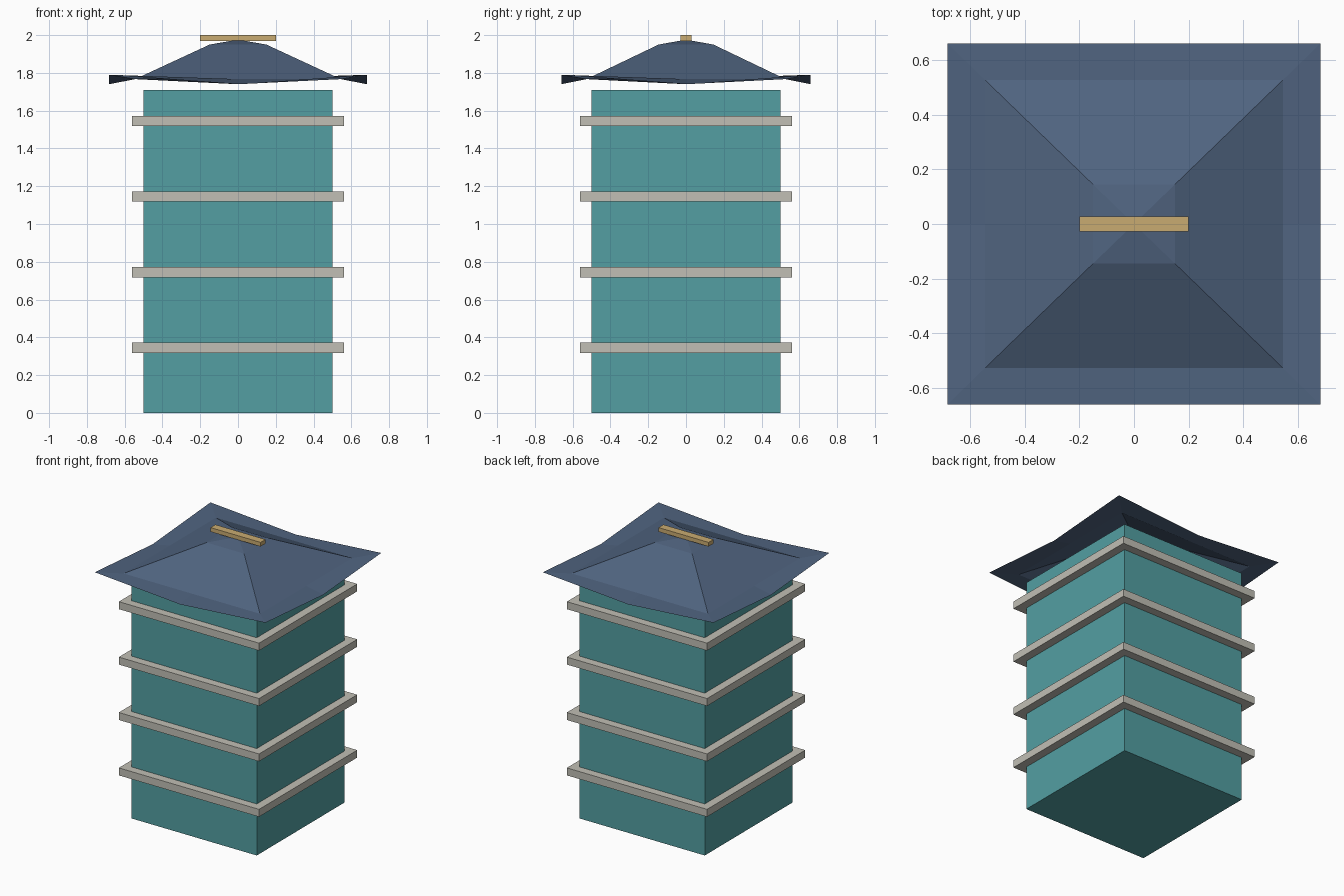
import bpy
import bmesh

if "Cube" in bpy.data.objects:
    bpy.data.objects.remove(bpy.data.objects["Cube"])


def material(name, rgb):
    """Flat colour from 0-255 sRGB values."""
    m = bpy.data.materials.new(name)
    lin = []
    for v in rgb:
        c = v / 255
        lin.append(c / 12.92 if c <= 0.04045 else ((c + 0.055) / 1.055) ** 2.4)
    m.diffuse_color = (*lin, 1)
    m.use_nodes = True
    m.node_tree.nodes["Principled BSDF"].inputs["Base Color"].default_value = m.diffuse_color
    return m


TEAL = material("teal", (83, 159, 162))
STONE = material("pale_stone", (193, 191, 181))
SLATE = material("slate_blue", (80, 100, 128))
GOLD = material("gold", (201, 171, 113))


def finish(name, bm, mat):
    me = bpy.data.meshes.new(name)
    bm.to_mesh(me)
    bm.free()
    me.materials.append(mat)
    ob = bpy.data.objects.new(name, me)
    bpy.context.collection.objects.link(ob)
    return ob


def box(name, hx, hy, z0, z1, mat):
    """Box centred on the z axis, given half sizes and height range."""
    bm = bmesh.new()
    bmesh.ops.create_cube(bm, size=1)
    for v in bm.verts:
        v.co = (v.co.x * 2 * hx, v.co.y * 2 * hy, z0 + (v.co.z + 0.5) * (z1 - z0))
    return finish(name, bm, mat)


# Tower shaft and its floor ledges
box("tower_body", 0.5, 0.5, 0, 1.71, TEAL)
for i in range(4):
    z = 0.345 + 0.4 * i
    box(f"floor_ledge_{i + 1}", 0.56, 0.56, z - 0.027, z + 0.027, STONE)

# Hipped roof shell: square rings with corner and mid-side points,
# the eaves sag mid-side and lift at the corners
rings = [  # half x, half y, corner z, mid-side z
    (0.682, 0.66, 1.79, 1.74),
    (0.545, 0.527, 1.767, 1.767),
    (0.15, 0.145, 1.95, 1.95),
]
around = [(-1, -1), (0, -1), (1, -1), (1, 0), (1, 1), (0, 1), (-1, 1), (-1, 0)]
bm = bmesh.new()
loops = [[bm.verts.new((sx * hx, sy * hy, zc if sx and sy else zm)) for sx, sy in around]
         for hx, hy, zc, zm in rings]
apex = bm.verts.new((0, 0, 1.976))
for lower, upper in zip(loops, loops[1:]):
    for i in range(8):
        j = (i + 1) % 8
        bm.faces.new((lower[i], lower[j], upper[j], upper[i]))
for i in range(8):
    bm.faces.new((loops[-1][i], loops[-1][(i + 1) % 8], apex))
finish("roof", bm, SLATE)

# Ridge beam on the peak
box("ridge_beam", 0.2, 0.028, 1.97, 2.0, GOLD)
